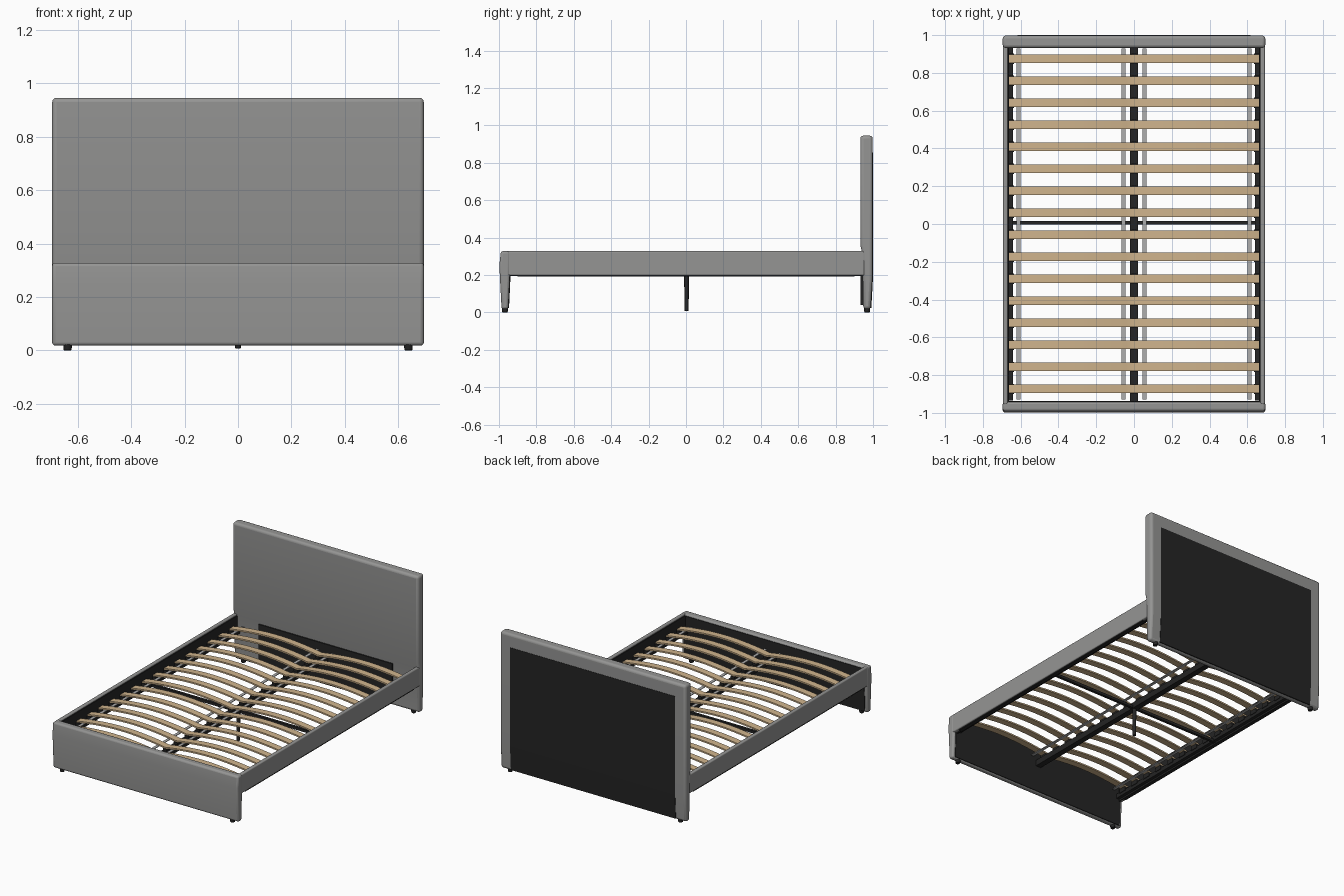
import bpy
import bmesh
import math

if "Cube" in bpy.data.objects:
    bpy.data.objects.remove(bpy.data.objects["Cube"], do_unlink=True)


def material(name, rgb):
    m = bpy.data.materials.new(name)
    m.use_nodes = True
    colour = (*rgb, 1.0)
    m.diffuse_color = colour
    bsdf = next(n for n in m.node_tree.nodes if n.type == 'BSDF_PRINCIPLED')
    bsdf.inputs["Base Color"].default_value = colour
    bsdf.inputs["Roughness"].default_value = 0.8
    return m


FABRIC = material("grey_fabric", (0.30, 0.30, 0.295))
BLACK = material("black_lining", (0.018, 0.018, 0.018))
WOOD = material("birch_wood", (0.62, 0.45, 0.26))
STRAP = material("light_grey_strap", (0.42, 0.42, 0.42))


def finish(name, bm, mat, bevel=0.0, segments=3):
    bmesh.ops.recalc_face_normals(bm, faces=bm.faces)
    mesh = bpy.data.meshes.new(name)
    bm.to_mesh(mesh)
    bm.free()
    mesh.materials.append(mat)
    ob = bpy.data.objects.new(name, mesh)
    bpy.context.collection.objects.link(ob)
    if bevel:
        mod = ob.modifiers.new("soft_edges", 'BEVEL')
        mod.width = bevel
        mod.segments = segments
        mod.limit_method = 'ANGLE'
        mod.angle_limit = math.radians(30)
        bpy.ops.object.select_all(action='DESELECT')
        ob.select_set(True)
        bpy.context.view_layer.objects.active = ob
        bpy.ops.object.shade_smooth_by_angle(angle=math.radians(35))
    return ob


def box(name, x, y, z, mat, bevel=0.0):
    """Box from (min, max) pairs on each axis."""
    bm = bmesh.new()
    bmesh.ops.create_cube(bm, size=1)
    for v in bm.verts:
        v.co = [lo + (c + 0.5) * (hi - lo) for c, (lo, hi) in zip(v.co, (x, y, z))]
    return finish(name, bm, mat, bevel)


def extrude_x(name, profile, half, mat, bevel):
    """Extrude a (y, z) outline across the width."""
    bm = bmesh.new()
    face = bm.faces.new([bm.verts.new((-half, y, z)) for y, z in profile])
    out = bmesh.ops.extrude_face_region(bm, geom=[face])
    moved = [g for g in out["geom"] if isinstance(g, bmesh.types.BMVert)]
    bmesh.ops.translate(bm, verts=moved, vec=(2 * half, 0, 0))
    return finish(name, bm, mat, bevel)


def cylinder(name, x, y, z0, z1, radius, mat):
    bm = bmesh.new()
    bmesh.ops.create_cone(bm, cap_ends=True, segments=16, radius1=radius * 0.85,
                          radius2=radius, depth=z1 - z0)
    bmesh.ops.translate(bm, verts=bm.verts, vec=(x, y, (z0 + z1) / 2))
    return finish(name, bm, mat, 0.002, 1)


# Upholstered headboard and footboard, slimmer towards the floor
extrude_x("headboard", [(0.948, 0.018), (0.988, 0.018), (0.998, 0.2), (0.998, 0.945),
                        (0.932, 0.945), (0.932, 0.36), (0.942, 0.32)], 0.695, FABRIC, 0.016)
extrude_x("footboard", [(-0.986, 0.018), (-0.95, 0.018), (-0.942, 0.2), (-0.942, 0.328),
                        (-0.99, 0.328), (-0.998, 0.25)], 0.695, FABRIC, 0.012)

# Black lining panels
back = box("headboard_back_panel", (-0.617, 0.617), (0.996, 1.0), (0.19, 0.855), BLACK)
extrude_x("headboard_lower_back_panel", [(0.984, 0.024), (0.991, 0.024), (1.0, 0.19),
                                         (0.99, 0.19)], 0.617, BLACK, 0)
box("headboard_inner_panel", (-0.5, 0.5), (0.934, 0.95), (0.04, 0.305), BLACK)
extrude_x("footboard_inner_panel", [(-0.956, 0.025), (-0.946, 0.025), (-0.938, 0.2),
                                    (-0.938, 0.316), (-0.95, 0.316)], 0.676, BLACK, 0)

# Side rails with lining, ledge and feet
for side, s in (("right", -1), ("left", 1)):
    def span(a, b):
        return tuple(sorted((s * a, s * b)))
    box(side + "_rail", span(0.668, 0.693), (-0.955, 0.955), (0.198, 0.328), FABRIC, 0.007)
    box(side + "_rail_lining", span(0.662, 0.67), (-0.938, 0.938), (0.194, 0.318), BLACK)
    box(side + "_rail_base", span(0.66, 0.686), (-0.9, 0.9), (0.192, 0.2), BLACK)
    box(side + "_ledge", span(0.64, 0.665), (-0.935, 0.935), (0.205, 0.235), BLACK)
    for end, y in (("front", -0.968), ("back", 0.968)):
        cylinder(f"{end}_{side}_foot", s * 0.637, y, 0.0, 0.03, 0.017, BLACK)

# Centre support
box("centre_beam", (-0.02, 0.02), (-0.94, 0.94), (0.198, 0.238), BLACK)
box("cross_bar", (-0.66, 0.66), (-0.003, 0.015), (0.2, 0.218), BLACK)
cylinder("centre_leg", 0, 0.003, 0.008, 0.2, 0.013, BLACK)

# Sprung slats: one arch on each half of the bed
HALF = 0.667
END_Z, ARCH, THICK = 0.252, 0.03, 0.010


def slat_height(x):
    return END_Z + ARCH * math.sin(math.pi * min(abs(x) / HALF, 1)) ** 0.9


def slat(name, y, width):
    bm = bmesh.new()
    steps = 32
    rings = []
    for i in range(steps + 1):
        x = HALF * (2 * i / steps - 1)
        z = slat_height(x)
        w = width / 2
        rings.append([bm.verts.new((x, y + dy, z + dz)) for dy, dz in
                      ((-w, 0), (w, 0), (w, THICK), (-w, THICK))])
    for a, b in zip(rings, rings[1:]):
        for k in range(4):
            n = (k + 1) % 4
            bm.faces.new((a[k], a[n], b[n], b[k]))
    bm.faces.new(rings[0])
    bm.faces.new(rings[-1])
    ob = finish(name, bm, WOOD)
    ob.data.shade_smooth()
    bpy.ops.object.select_all(action='DESELECT')
    ob.select_set(True)
    bpy.context.view_layer.objects.active = ob
    bpy.ops.object.shade_smooth_by_angle(angle=math.radians(30))


ROWS = 16
for i in range(ROWS):
    y = -0.873 + i * 1.748 / (ROWS - 1)
    slat(f"slat_{i + 1}", y, 0.046)
    for place, x in (("right", -0.65), ("centre", 0), ("left", 0.65)):
        box(f"{place}_slat_holder_{i + 1}", (x - 0.014, x + 0.014),
            (y - 0.027, y + 0.027), (0.225, END_Z + 0.001), BLACK)

# Straps linking the slats from below
for i, x in enumerate((-0.612, -0.055, 0.055, 0.612)):
    z = slat_height(x)
    box(f"slat_strap_{i + 1}", (x - 0.01, x + 0.01), (-0.93, 0.93), (z - 0.006, z - 0.002), STRAP)
